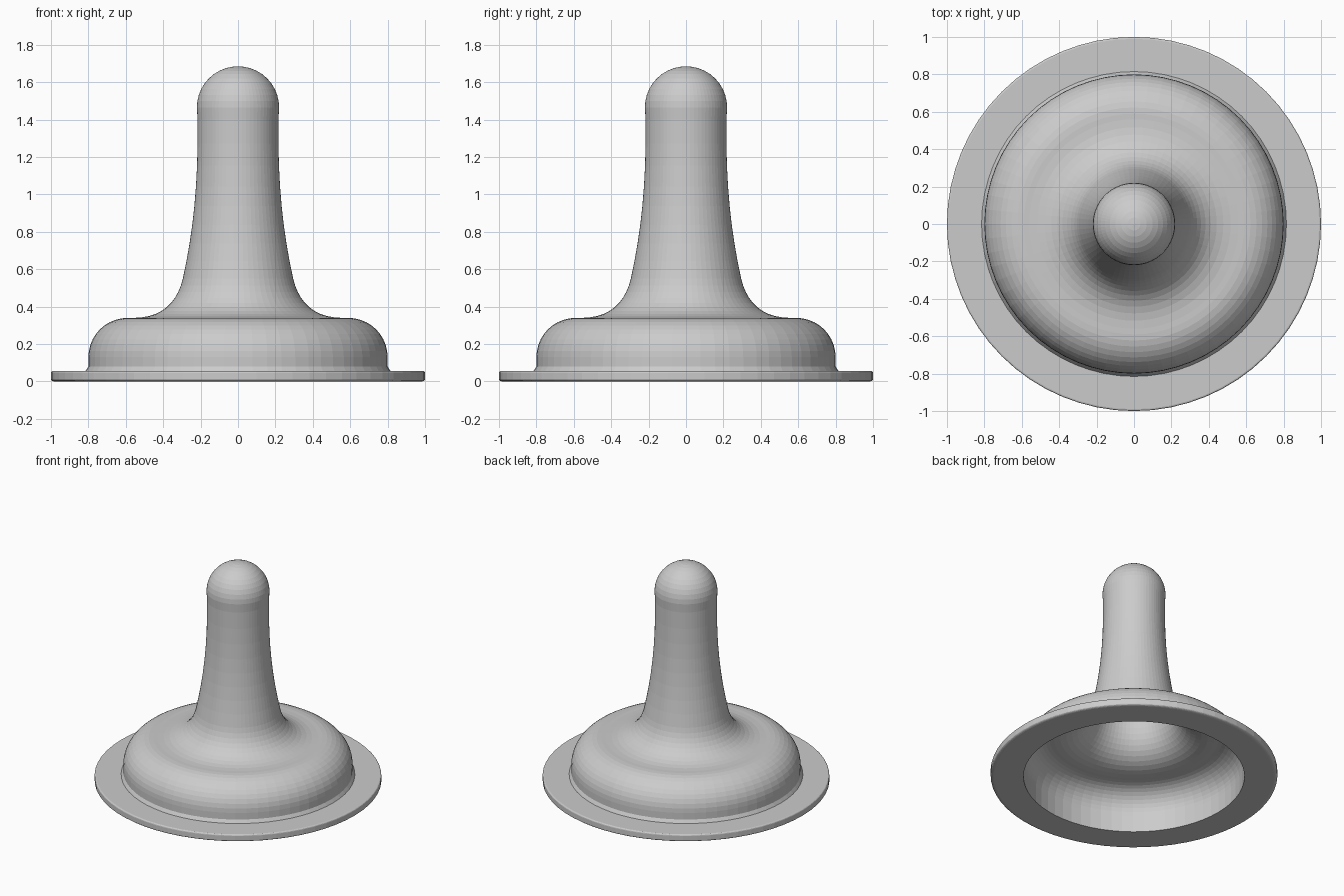
import bpy
import bmesh
import math
from mathutils import Vector
from mathutils.geometry import interpolate_bezier

cube = bpy.data.objects.get("Cube")
if cube:
    bpy.data.objects.remove(cube, do_unlink=True)

SEGMENTS = 64
WALL = 0.03

rubber = bpy.data.materials.new("grey rubber")
rubber.use_nodes = True
GREY = (0.6, 0.6, 0.6, 1)
rubber.diffuse_color = GREY
rubber.node_tree.nodes["Principled BSDF"].inputs["Base Color"].default_value = GREY


def arc(cx, cz, rx, rz, start, end, steps):
    """Elliptical arc in the (radius, height) plane, angles in degrees."""
    angles = [math.radians(start + (end - start) * i / steps) for i in range(steps + 1)]
    return [Vector((cx + rx * math.cos(a), cz + rz * math.sin(a))) for a in angles]


def bezier(a, b, c, d, steps):
    points = interpolate_bezier(*[Vector((p[0], p[1], 0)) for p in (a, b, c, d)], steps + 1)
    return [p.to_2d() for p in points]


def offset_inward(path, distance):
    """Parallel path on the inner side, kept clear of the axis."""
    result = []
    for i, p in enumerate(path):
        along = (path[min(i + 1, len(path) - 1)] - path[max(i - 1, 0)]).normalized()
        q = p + Vector((along.y, -along.x)) * distance
        result.append(Vector((max(q.x, 0), q.y)))
    result[0] = Vector((0, path[0].y - distance))
    return result


def revolve(name, profile):
    """Turn a profile that starts and ends on the axis into a closed solid."""
    bm = bmesh.new()
    verts = [bm.verts.new((p.x, 0, p.y)) for p in profile]
    edges = [bm.edges.new(pair) for pair in zip(verts, verts[1:])]
    bmesh.ops.spin(bm, geom=verts + edges, cent=(0, 0, 0), axis=(0, 0, 1),
                   angle=math.tau, steps=SEGMENTS)
    bmesh.ops.remove_doubles(bm, verts=bm.verts, dist=0.0005)
    bmesh.ops.dissolve_degenerate(bm, edges=bm.edges, dist=0.0001)
    bmesh.ops.recalc_face_normals(bm, faces=bm.faces)
    mesh = bpy.data.meshes.new(name)
    bm.to_mesh(mesh)
    bm.free()
    mesh.materials.append(rubber)
    obj = bpy.data.objects.new(name, mesh)
    bpy.context.collection.objects.link(obj)
    return obj


# Outer skin: round tip, tapering neck, flared foot, bulging base
tip = arc(0, 1.465, 0.22, 0.22, 90, 0, 10)
neck = bezier((0.216, 1.4), (0.212, 1.05), (0.24, 0.8), (0.295, 0.55), 8)
flare = bezier((0.295, 0.55), (0.325, 0.42), (0.41, 0.34), (0.56, 0.34), 10)
bulge = arc(0.59, 0.13, 0.21, 0.21, 90, 0, 10)
outer = tip + neck + flare[1:] + bulge

# Flange: small fillet, flat top, rounded rim, flat underside
flange = [Vector(p) for p in ((0.8, 0.08), (0.815, 0.056))]
flange += arc(0.99, 0.046, 0.01, 0.01, 90, 0, 3)
flange += arc(0.975, 0.012, 0.025, 0.012, 0, -90, 4)
flange += [Vector((0.77, 0))]

# Hollow inside follows the outer skin
inner = offset_inward(outer, -WALL)
if inner[-1].x > outer[-1].x:
    inner = offset_inward(outer, WALL)

revolve("hollow_teat_with_flange", outer + flange + inner[::-1])
